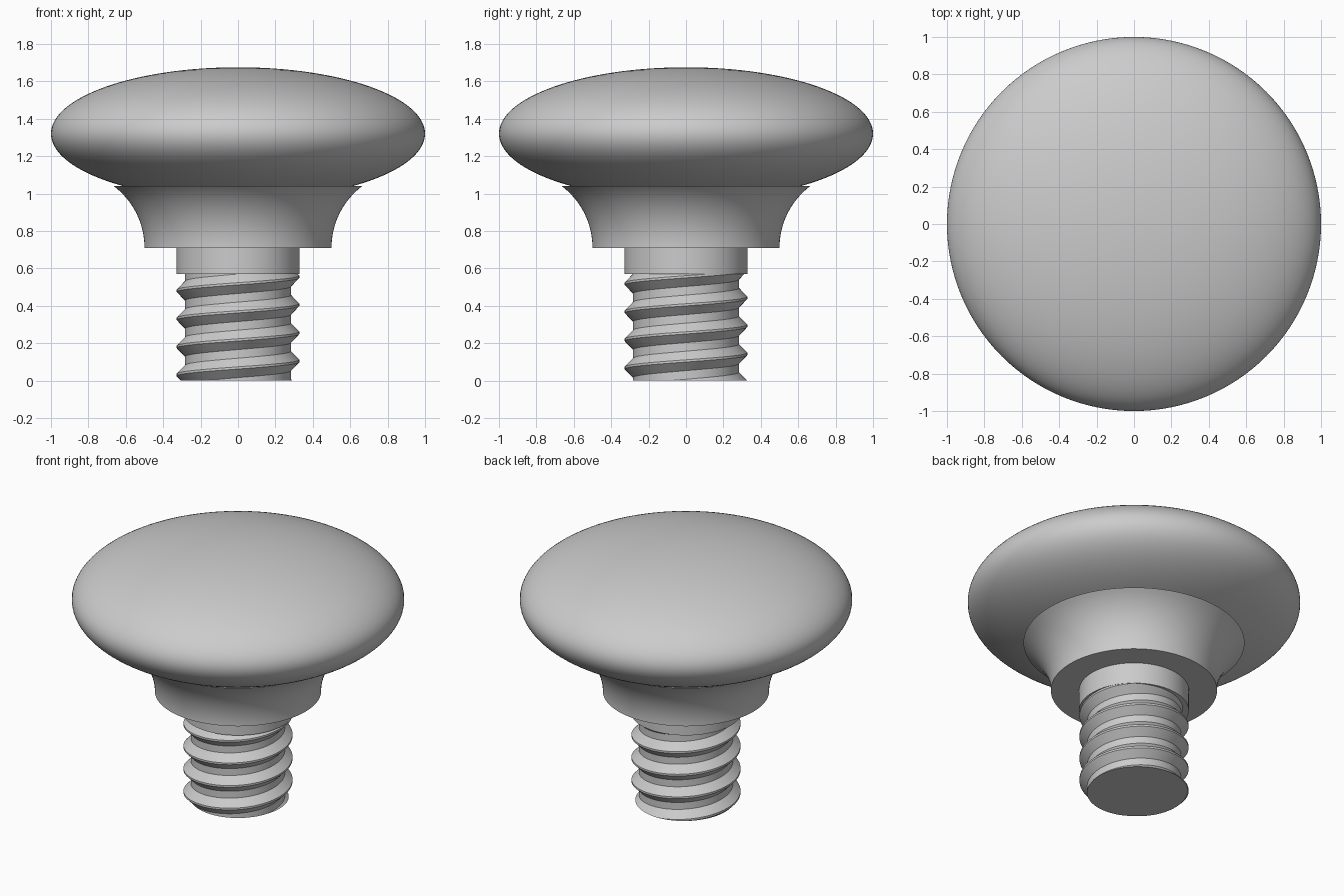
import bpy, bmesh
from math import sin, cos, pi, sqrt

if "Cube" in bpy.data.objects:
    bpy.data.objects.remove(bpy.data.objects["Cube"])

grey = bpy.data.materials.new("plain grey")
grey.use_nodes = True
grey.diffuse_color = (0.6, 0.6, 0.6, 1)
grey.node_tree.nodes["Principled BSDF"].inputs["Base Color"].default_value = grey.diffuse_color


def finish(name, bm, angle=30):
    bmesh.ops.recalc_face_normals(bm, faces=bm.faces)
    mesh = bpy.data.meshes.new(name)
    bm.to_mesh(mesh)
    bm.free()
    mesh.materials.append(grey)
    obj = bpy.data.objects.new(name, mesh)
    bpy.context.collection.objects.link(obj)
    bpy.ops.object.select_all(action='DESELECT')
    obj.select_set(True)
    bpy.context.view_layer.objects.active = obj
    bpy.ops.object.shade_smooth_by_angle(angle=angle * pi / 180)
    return obj


def lathe(name, profile, steps=128):
    bm = bmesh.new()
    verts = [bm.verts.new((r, 0, z)) for r, z in profile]
    edges = [bm.edges.new(pair) for pair in zip(verts, verts[1:])]
    bmesh.ops.spin(bm, geom=verts + edges, cent=(0, 0, 0), axis=(0, 0, 1),
                   angle=2 * pi, steps=steps, use_merge=True)
    bmesh.ops.remove_doubles(bm, verts=bm.verts, dist=1e-5)
    return finish(name, bm)


# Domed knob head: a flattened ball
bm = bmesh.new()
bmesh.ops.create_uvsphere(bm, u_segments=128, v_segments=64, radius=1)
bmesh.ops.scale(bm, vec=(1, 1, 0.355), verts=bm.verts)
bmesh.ops.translate(bm, vec=(0, 0, 1.32), verts=bm.verts)
finish("knob_head", bm)

# Flared neck with a concave arc
R, base, rise, n = 0.4125, 0.71, 0.33, 20
arc = [(0.5 + R - sqrt(R * R - (rise * i / n) ** 2), base + rise * i / n)
       for i in range(n + 1)]
lathe("flared_neck", [(0, base)] + arc + [(0, base + rise)])

# Plain collar above the thread
lathe("collar", [(0, 0.57), (0.33, 0.57), (0.33, 0.72), (0, 0.72)])

# Helical thread, swept past both ends and then trimmed flat
pitch, root, crest, steps = 0.15, 0.283, 0.328, 96
start = 0.03                       # crest height on the -x side
teeth = [(-0.052, root), (-0.006, crest), (0.006, crest), (0.052, root)]
bm = bmesh.new()
rows = []
for turn in range(-2, 6):
    for dz, r in teeth:
        row = []
        for i in range(steps + 1):
            a = 2 * pi * i / steps
            z = start + pitch * (turn + i / steps) + dz
            row.append(bm.verts.new((-r * cos(a), -r * sin(a), z)))
        rows.append(row)
for low, high in zip(rows, rows[1:]):
    for i in range(steps):
        bm.faces.new((low[i], low[i + 1], high[i + 1], high[i]))
bmesh.ops.remove_doubles(bm, verts=bm.verts, dist=1e-5)
for z, side in ((0, -1), (0.575, 1)):
    cut = bmesh.ops.bisect_plane(bm, geom=bm.verts[:] + bm.edges[:] + bm.faces[:],
                                 plane_co=(0, 0, z), plane_no=(0, 0, side), clear_outer=True)
    rim = [e for e in cut["geom_cut"] if isinstance(e, bmesh.types.BMEdge)]
    bmesh.ops.holes_fill(bm, edges=rim, sides=0)
finish("threaded_shaft", bm, 25)
